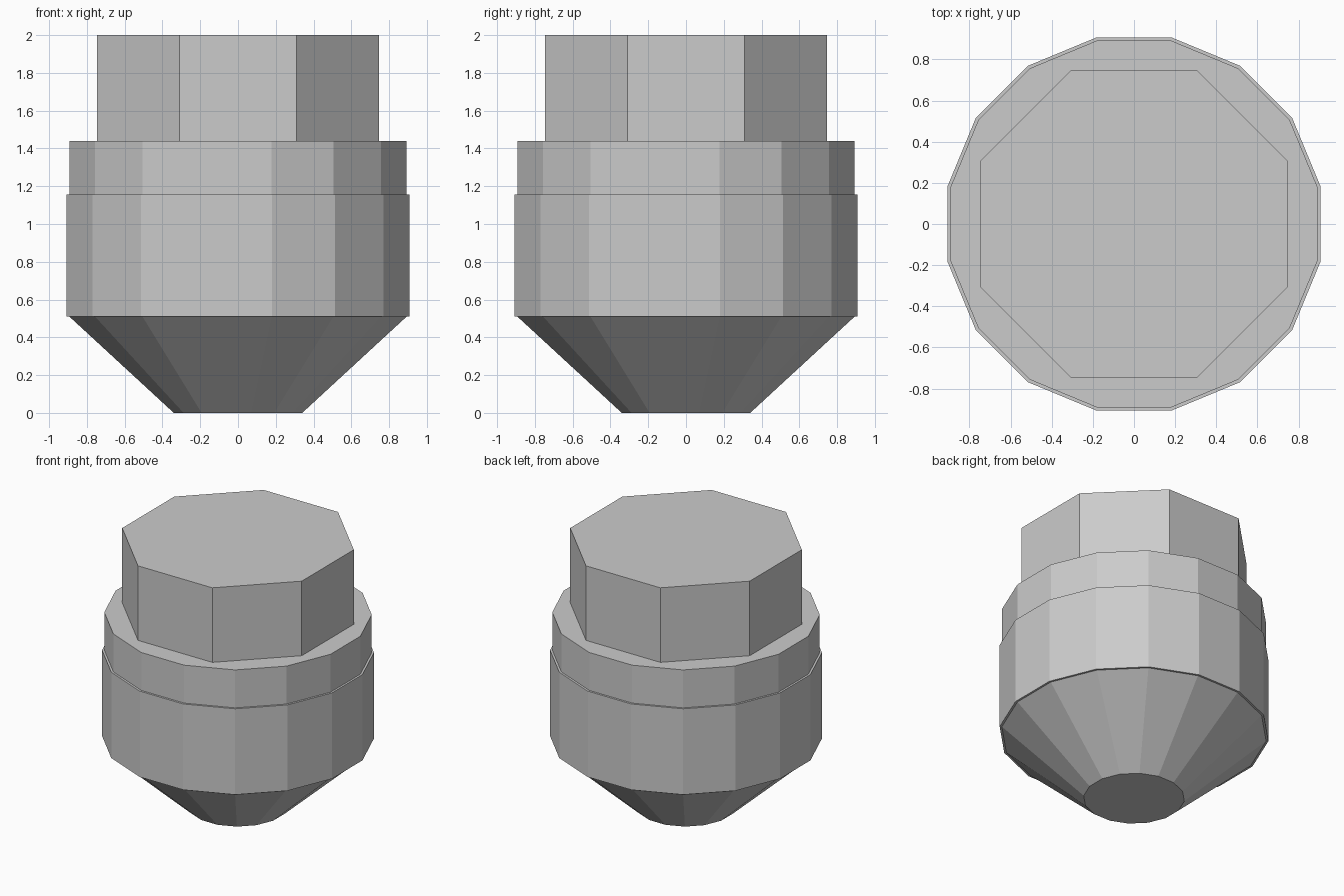
import bpy, bmesh
from math import pi, cos, sin

if "Cube" in bpy.data.objects:
    bpy.data.objects.remove(bpy.data.objects["Cube"])


def prism(name, sides, rings):
    """Flat-faced solid from (apothem, z) rings, with a flat side facing front."""
    bm = bmesh.new()
    loops = []
    for apothem, z in rings:
        r = apothem / cos(pi / sides)
        angles = [(i + 0.5) * 2 * pi / sides for i in range(sides)]
        loops.append([bm.verts.new((r * cos(a), r * sin(a), z)) for a in angles])
    for low, high in zip(loops, loops[1:]):
        for i in range(sides):
            j = (i + 1) % sides
            bm.faces.new((low[i], low[j], high[j], high[i]))
    bm.faces.new(loops[0][::-1])
    bm.faces.new(loops[-1])
    mesh = bpy.data.meshes.new(name)
    bm.to_mesh(mesh)
    bm.free()
    obj = bpy.data.objects.new(name, mesh)
    bpy.context.collection.objects.link(obj)
    return obj


# Tapered lower end, slightly narrower than the sleeve above it
prism("tapered_base", 16, [(0.34, 0.0), (0.893, 0.51)])
# Wide sleeve around the middle
prism("sleeve", 16, [(0.908, 0.51), (0.908, 1.155)])
# Slightly inset collar
prism("collar", 16, [(0.893, 1.155), (0.893, 1.44)])
# Octagonal head
prism("octagonal_head", 8, [(0.746, 1.44), (0.746, 2.0)])
